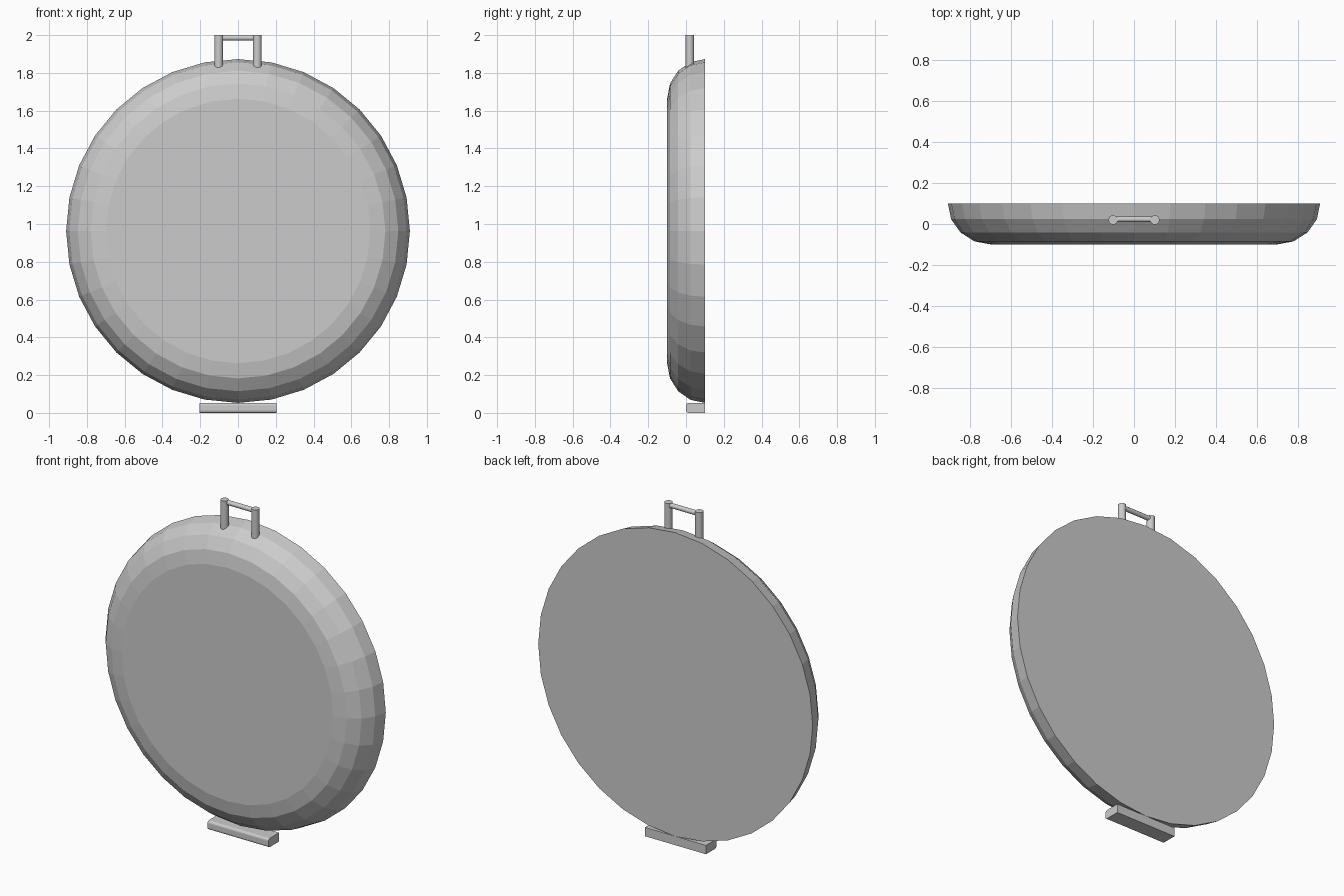
import bpy, bmesh, math
from mathutils import Matrix, Vector

if "Cube" in bpy.data.objects:
    bpy.data.objects.remove(bpy.data.objects["Cube"])


def make_object(name, bm):
    bmesh.ops.recalc_face_normals(bm, faces=bm.faces)
    mesh = bpy.data.meshes.new(name)
    bm.to_mesh(mesh)
    bm.free()
    obj = bpy.data.objects.new(name, mesh)
    bpy.context.collection.objects.link(obj)
    return obj


def rod(name, start, end, radius, sides):
    a, b = Vector(start), Vector(end)
    turn = Vector((0, 0, 1)).rotation_difference(b - a).to_matrix().to_4x4()
    bm = bmesh.new()
    bmesh.ops.create_cone(bm, cap_ends=True, segments=sides, radius1=radius,
                          radius2=radius, depth=(b - a).length,
                          matrix=Matrix.Translation((a + b) / 2) @ turn)
    obj = make_object(name, bm)
    bpy.ops.object.select_all(action='DESELECT')
    obj.select_set(True)
    bpy.context.view_layer.objects.active = obj
    bpy.ops.object.shade_smooth_by_angle(angle=math.radians(40))
    return obj


# Round body: flat back, quarter-ellipse edge rolling to a flat front
SIDES, STEPS = 32, 4
CENTRE_Z, FLAT_R, ROUND_W = 0.963, 0.70, 0.21
BACK_Y, DEPTH = 0.10, 0.20
bm = bmesh.new()
rings = []
for s in range(STEPS + 1):
    t = math.pi / 2 * s / STEPS
    r = FLAT_R + ROUND_W * math.cos(t)
    y = BACK_Y - DEPTH * math.sin(t)
    rings.append([bm.verts.new((r * math.cos(a), y, CENTRE_Z + r * math.sin(a)))
                  for a in (math.tau * i / SIDES for i in range(SIDES))])
for low, high in zip(rings, rings[1:]):
    for i in range(SIDES):
        j = (i + 1) % SIDES
        bm.faces.new((low[i], low[j], high[j], high[i]))
bm.faces.new(rings[0])
bm.faces.new(rings[-1])
make_object("round_body", bm)

# Carry handle: two posts and a cross bar
for side, label in ((-1, "left"), (1, "right")):
    x = side * 0.102
    rod("handle_post_" + label, (x, 0.02, 1.82), (x, 0.02, 2.0), 0.023, 16)
rod("handle_bar", (-0.102, 0.023, 1.985), (0.102, 0.023, 1.985), 0.014, 12)

# Foot block with rounded front edges
bm = bmesh.new()
bmesh.ops.create_cube(bm, size=1, matrix=Matrix.Translation((0, 0.05, 0.0265))
                      @ Matrix.Diagonal((0.405, 0.10, 0.053, 1)))
front = [e for e in bm.edges
         if all(v.co.y < 0.01 for v in e.verts)
         and abs(e.verts[0].co.x - e.verts[1].co.x) > 0.1]
bmesh.ops.bevel(bm, geom=front, offset=0.014, segments=4, profile=0.5,
                affect='EDGES')
make_object("foot", bm)
